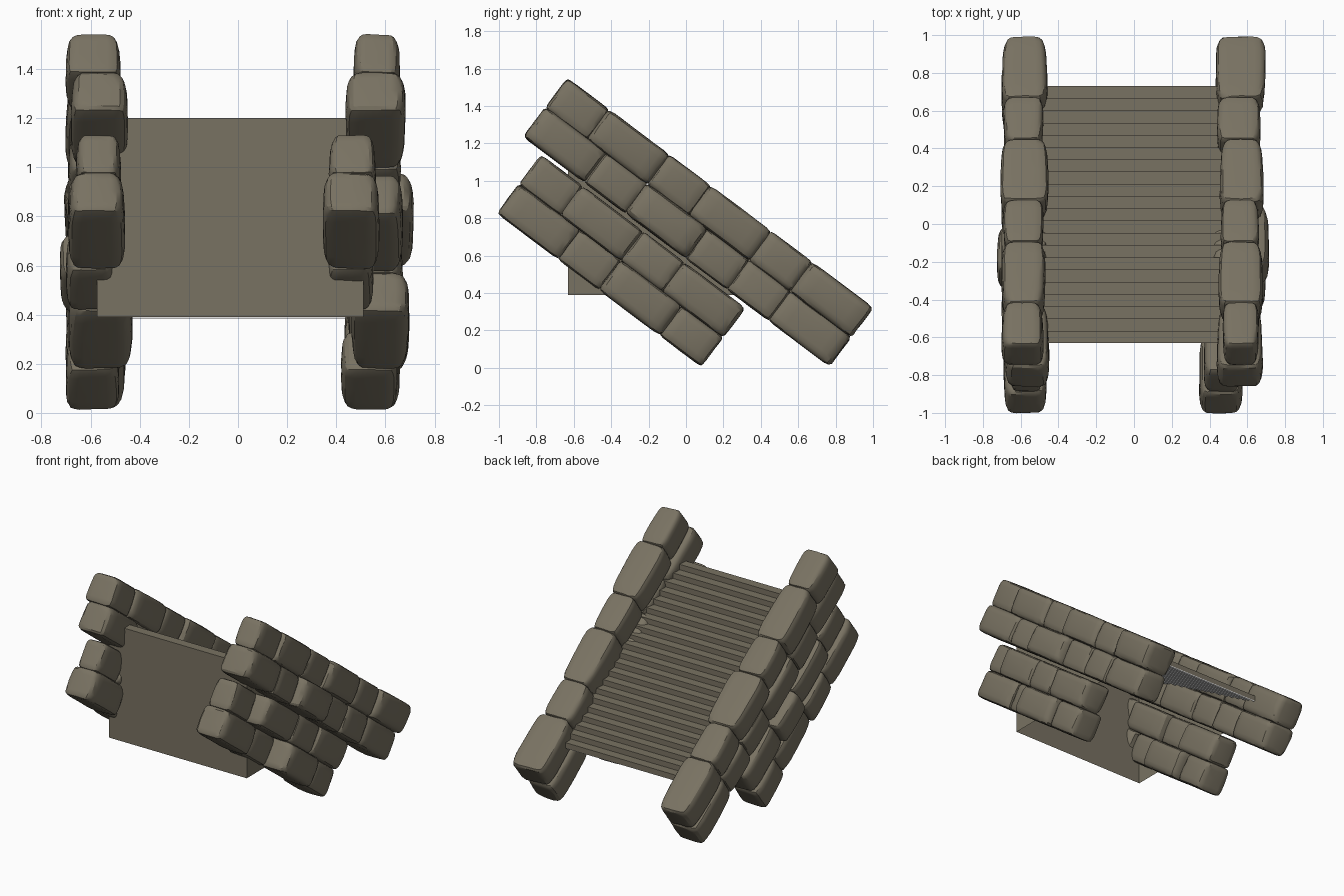
import bpy, bmesh, math, random
from mathutils import Vector

if "Cube" in bpy.data.objects:
    bpy.data.objects.remove(bpy.data.objects["Cube"])

random.seed(4)


def material(name, colour):
    m = bpy.data.materials.new(name)
    m.diffuse_color = (*colour, 1)
    m.use_nodes = True
    m.node_tree.nodes["Principled BSDF"].inputs["Base Color"].default_value = m.diffuse_color
    return m


stone = material("weathered stone", (0.19, 0.168, 0.122))
pale = material("pale grey underside", (0.8, 0.8, 0.8))

D = Vector((0, 0.8, -0.6))   # direction down the slope
N = Vector((0, 0.6, 0.8))    # direction across the courses


def finish(name, bm, mat, smooth):
    me = bpy.data.meshes.new(name)
    bm.to_mesh(me)
    bm.free()
    me.materials.append(mat)
    ob = bpy.data.objects.new(name, me)
    bpy.context.collection.objects.link(ob)
    if smooth:
        bpy.ops.object.select_all(action='DESELECT')
        ob.select_set(True)
        bpy.context.view_layer.objects.active = ob
        bpy.ops.object.shade_smooth_by_angle(angle=math.radians(30))
    return ob


def add_stone(bm, x0, x1, u0, u1, v0, v1):
    """Rounded, slightly irregular block lying along the slope."""
    b = bmesh.new()
    bmesh.ops.create_cube(b, size=2)
    bmesh.ops.subdivide_edges(b, edges=b.edges[:], cuts=5, use_grid_fill=True)
    half = Vector(((x1 - x0) / 2, (u1 - u0) / 2, (v1 - v0) / 2))
    mid = Vector(((x0 + x1) / 2, (u0 + u1) / 2, (v0 + v1) / 2))
    tilt = [random.uniform(-0.05, 0.05) for _ in range(4)]
    for vert in b.verts:
        # push the grid lines outward so rounding stays near the edges
        p = Vector([math.copysign(abs(c) ** 0.5, c) for c in vert.co])
        n = 13
        p /= sum(abs(c) ** n for c in p) ** (1 / n)
        # side faces bulge, and the block narrows towards its sides
        px = p.x
        p.x *= 1 - 0.12 * p.y ** 4 - 0.10 * p.z ** 4 + tilt[0] * p.y + tilt[1] * p.z
        p.y *= 1 - 0.05 * px ** 6
        p.z *= 1 - 0.07 * px ** 6
        p.y += tilt[2] * 0.3 * px
        p.z += tilt[3] * 0.4 * px
        p += Vector([random.uniform(-0.012, 0.012) for _ in range(3)])
        q = Vector((p.x * half.x, p.y * half.y * 1.025, p.z * half.z * 1.04)) + mid
        vert.co = Vector((q.x, 0, 0)) + D * q.y + N * q.z
    bmesh.ops.recalc_face_normals(b, faces=b.faces[:])
    me = bpy.data.meshes.new("temp")
    b.to_mesh(me)
    b.free()
    bm.from_mesh(me)
    bpy.data.meshes.remove(me)


# courses: (start along slope, low, high, long/short pattern)
courses = [
    (-1.433, 0.662, 0.855, "SLSLSL"),
    (-1.433, 0.469, 0.662, "LSLSSL"),
    (-1.300, 0.250, 0.443, "SLSL"),
    (-1.300, 0.057, 0.250, "LSLS"),
]

# x range of every stone, course by course
walls = {
    "left_wall": [
        [(-.70, -.48), (-.70, -.47), (-.69, -.48), (-.705, -.455), (-.69, -.48), (-.70, -.46)],
        [(-.68, -.45), (-.69, -.48), (-.70, -.46), (-.69, -.48), (-.69, -.48), (-.70, -.46)],
        [(-.66, -.477), (-.69, -.46), (-.725, -.51), (-.69, -.46)],
        [(-.69, -.46), (-.70, -.50), (-.69, -.43), (-.70, -.485)],
    ],
    "right_wall": [
        [(.47, .66), (.45, .68), (.46, .66), (.455, .685), (.44, .67), (.435, .695)],
        [(.44, .68), (.46, .66), (.41, .715), (.46, .66), (.46, .66), (.43, .66)],
        [(.37, .56), (.45, .67), (.47, .67), (.45, .68)],
        [(.345, .575), (.36, .55), (.46, .695), (.42, .65)],
    ],
}

# stone side walls
for name, rows in walls.items():
    bm = bmesh.new()
    for (u, v0, v1, pattern), spans in zip(courses, rows):
        for kind, (x0, x1) in zip(pattern, spans):
            length = 0.402 if kind == "L" else 0.277
            add_stone(bm, x0, x1, u, u + length, v0, v1)
            u += length
    finish(name, bm, stone, True)

# staircase: hollow wedge, open underneath
X0, X1, Y0, Y1, Z0, Z1 = -0.575, 0.51, -0.63, 0.73, 0.39, 1.2
STEPS = 21
run, rise = (Y1 - Y0) / STEPS, (Z1 - Z0) / STEPS
profile = [(Y0, Z0), (Y0, Z1)]
for i in range(STEPS):
    y, z = Y0 + (i + 1) * run, Z1 - i * rise
    profile += [(y, z), (y, z - rise)]
bm = bmesh.new()
left = [bm.verts.new((X0, y, z)) for y, z in profile]
right = [bm.verts.new((X1, y, z)) for y, z in profile]
for i in range(len(profile) - 1):
    bm.faces.new((left[i], right[i], right[i + 1], left[i + 1]))
bm.faces.new(left)
bm.faces.new(right[::-1])
finish("staircase", bm, stone, False)

# pale lining that follows the steps from below
e = 0.005
lining = [(y - e, z - e) for y, z in profile[2:]]
lining.insert(0, (Y0 + e, Z1 - e))
bm = bmesh.new()
left = [bm.verts.new((X0 + e, y, z)) for y, z in lining]
right = [bm.verts.new((X1 - e, y, z)) for y, z in lining]
for i in range(len(lining) - 1):
    bm.faces.new((left[i], left[i + 1], right[i + 1], right[i]))
finish("step_lining", bm, pale, False)
